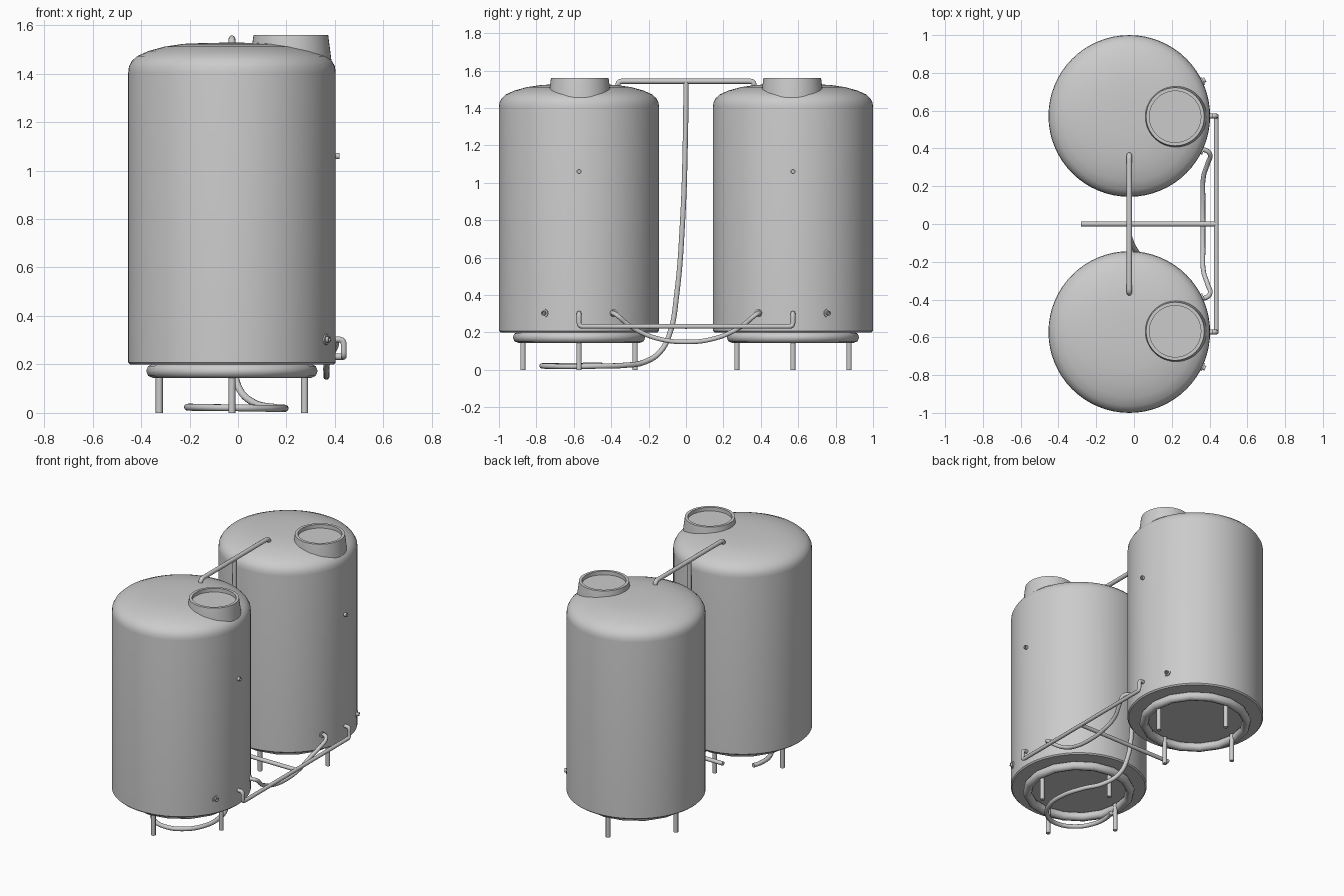
import bpy, math
from mathutils import Vector

if "Cube" in bpy.data.objects:
    bpy.data.objects.remove(bpy.data.objects["Cube"])

CX, CY = -0.025, 0.572   # tank axis position (y mirrored)


def finish(ob, name, angle=35):
    ob.name = name
    bpy.ops.object.select_all(action='DESELECT')
    ob.select_set(True)
    bpy.context.view_layer.objects.active = ob
    bpy.ops.object.shade_smooth_by_angle(angle=math.radians(angle))
    return ob


def lathe(name, profile, loc, n=64):
    """Revolve (radius, z) points around z; radius 0 makes a pole."""
    verts, rings, faces = [], [], []
    for r, z in profile:
        k = 1 if r == 0 else n
        rings.append([len(verts) + i for i in range(k)])
        verts += [(r * math.cos(2 * math.pi * i / n), r * math.sin(2 * math.pi * i / n), z) for i in range(k)]
    for a, b in zip(rings, rings[1:]):
        for i in range(n):
            j = (i + 1) % n
            f = [a[i % len(a)], a[j % len(a)], b[j % len(b)], b[i % len(b)]]
            faces.append(list(dict.fromkeys(f)))
    me = bpy.data.meshes.new(name)
    me.from_pydata(verts, [], faces)
    ob = bpy.data.objects.new(name, me)
    ob.location = loc
    bpy.context.collection.objects.link(ob)
    return finish(ob, name)


def fillet(pts, r):
    """Round the inner corners of a polyline."""
    p = [Vector(q) for q in pts]
    out = [p[0]]
    for a, b, c in zip(p, p[1:], p[2:]):
        s, e = b + (a - b).normalized() * r, b + (c - b).normalized() * r
        out += [s * (1 - t) ** 2 + b * 2 * t * (1 - t) + e * t * t for t in (0, .2, .4, .6, .8, 1)]
    return out + [p[-1]]


def tube(name, pts, radius, smooth=False):
    cu = bpy.data.curves.new(name, 'CURVE')
    cu.dimensions = '3D'
    cu.bevel_depth, cu.bevel_resolution, cu.use_fill_caps = radius, 3, True
    sp = cu.splines.new('BEZIER' if smooth else 'POLY')
    if smooth:
        sp.bezier_points.add(len(pts) - 1)
        sp.resolution_u = 8
        for bp, q in zip(sp.bezier_points, pts):
            bp.co = q
            bp.handle_left_type = bp.handle_right_type = 'AUTO'
    else:
        sp.points.add(len(pts) - 1)
        for pt, q in zip(sp.points, pts):
            pt.co = (*q, 1)
    ob = bpy.data.objects.new(name, cu)
    bpy.context.collection.objects.link(ob)
    bpy.ops.object.select_all(action='DESELECT')
    ob.select_set(True)
    bpy.context.view_layer.objects.active = ob
    bpy.ops.object.convert(target='MESH')
    return finish(bpy.context.object, name, 50)


def fitting(name, cy, angle, z, radius, length):
    """Hollow outlet stub pointing radially out of the tank wall."""
    ob = lathe(name, [(radius, -0.02), (radius, length), (radius * .6, length),
                      (radius * .6, 0.003), (0, 0.003)],
               (CX + 0.428 * math.cos(angle), cy + 0.428 * math.sin(angle), z), 16)
    ob.rotation_euler = (0, math.pi / 2, angle)


for s, side in ((-1, "front"), (1, "rear")):
    cy = s * CY
    # tank shell with domed top
    lathe(side + "_tank", [(0, 0.2), (0.42, 0.2), (0.428, 0.208), (0.428, 1.405), (0.425, 1.43),
                           (0.413, 1.452), (0.392, 1.472), (0.345, 1.493), (0.28, 1.511),
                           (0.2, 1.523), (0.1, 1.527), (0, 1.528)], (CX, cy, 0))
    # filler neck with recessed lid
    lathe(side + "_filler_neck", [(0.168, 1.43), (0.167, 1.46), (0.154, 1.56), (0.136, 1.56),
                                  (0.136, 1.535), (0, 1.535)], (0.218, s * 0.568, 0), 48)
    # base ring and legs
    bpy.ops.mesh.primitive_torus_add(major_segments=16, minor_segments=8, major_radius=0.325,
                                     minor_radius=0.029, location=(CX, cy, 0.173))
    finish(bpy.context.object, side + "_base_ring", 60)
    for i in range(4):
        a = i * math.pi / 2
        x, y = CX + 0.3 * math.cos(a), cy + 0.3 * math.sin(a)
        tube(f"{side}_leg_{i + 1}", [(x, y, 0), (x, y, 0.19)], 0.0145)
    # outlet fittings
    fitting(side + "_upper_fitting", cy, 0, 1.06, 0.013, 0.016)
    a = s * math.radians(25.5)
    fitting(side + "_lower_fitting", cy, a, 0.303, 0.013, 0.018)
    fitting(side + "_lower_flange", cy, a, 0.303, 0.022, 0.006)
    # collar where the sagging hose joins
    fitting(side + "_hose_collar", cy, -a, 0.303, 0.02, 0.008)

# rigid drain manifold and branch pipe
tube("drain_manifold", fillet([(0.38, -CY, 0.303), (0.436, -CY, 0.303), (0.436, -CY, 0.232),
                               (0.436, CY, 0.232), (0.436, CY, 0.303), (0.38, CY, 0.303)], 0.02), 0.0125)
tube("branch_pipe", [(-0.28, 0, 0.232), (0.436, 0, 0.232)], 0.0135)

# sagging hose between the tanks
half = [(0.345, 0.392, 0.303), (0.38, 0.39, 0.303), (0.402, 0.37, 0.292), (0.39, 0.32, 0.25),
        (0.368, 0.25, 0.205), (0.365, 0.13, 0.162)]
tube("sagging_hose", half + [(0.365, 0, 0.149)] + [(x, -y, z) for x, y, z in reversed(half)], 0.0125, True)

# vent pipe over the tops
tube("vent_pipe", fillet([(CX, -0.365, 1.49), (CX, -0.365, 1.543), (CX, 0.365, 1.543),
                          (CX, 0.365, 1.49)], 0.025), 0.0145)

# overflow hose dropping to the floor and looping under the front tank
tube("overflow_hose", [(CX, 0, 1.543), (CX, -0.003, 1.25), (CX, -0.018, 0.8), (CX, -0.05, 0.4),
                       (-0.018, -0.085, 0.2), (0.005, -0.135, 0.1), (0.065, -0.22, 0.042),
                       (0.145, -0.33, 0.024), (0.19, -0.47, 0.02), (0.18, -0.61, 0.018),
                       (0.1, -0.73, 0.019), (-0.01, -0.77, 0.021), (-0.12, -0.73, 0.022),
                       (-0.195, -0.62, 0.023), (-0.205, -0.5, 0.024), (-0.19, -0.45, 0.024)], 0.0145, True)
